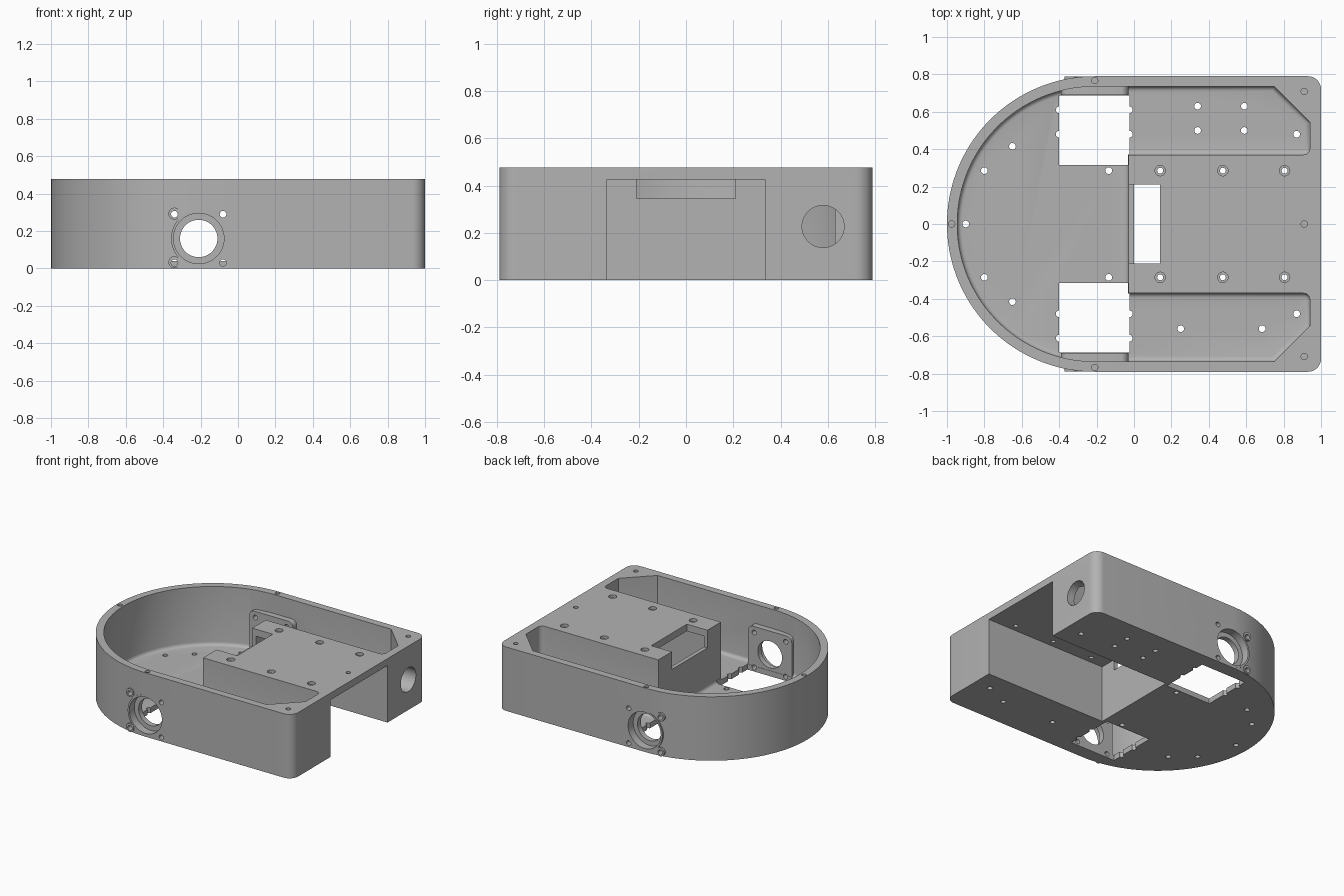
import bpy, bmesh
from math import sin, cos, pi, radians
from mathutils import Matrix, Vector

if "Cube" in bpy.data.objects:
    bpy.data.objects.remove(bpy.data.objects["Cube"])

grey = bpy.data.materials.new("light grey plastic")
grey.use_nodes = True
colour = (0.45, 0.45, 0.45, 1)
grey.diffuse_color = colour
grey.node_tree.nodes["Principled BSDF"].inputs["Base Color"].default_value = colour

HEIGHT, FLOOR, ARC_X = 0.477, 0.04, -0.21
WHEEL_Z = 0.16


def finish(bm, name):
    bmesh.ops.recalc_face_normals(bm, faces=bm.faces)
    mesh = bpy.data.meshes.new(name)
    bm.to_mesh(mesh)
    bm.free()
    obj = bpy.data.objects.new(name, mesh)
    bpy.context.scene.collection.objects.link(obj)
    mesh.materials.append(grey)
    return obj


def prism(name, points, z0, z1, rounded=(), radius=0.0, floor_fillet=0.0):
    """Extrude an outline; round chosen corners and the lower rim."""
    bm = bmesh.new()
    face = bm.faces.new([bm.verts.new((x, y, z0)) for x, y in points])
    top = bmesh.ops.extrude_face_region(bm, geom=[face])["geom"]
    for v in top:
        if isinstance(v, bmesh.types.BMVert):
            v.co.z = z1
    if rounded:
        edges = [e for e in bm.edges
                 if abs(e.verts[0].co.z - e.verts[1].co.z) > 0.01
                 and any((e.verts[0].co.xy - Vector(p)).length < 0.001 for p in rounded)]
        bmesh.ops.bevel(bm, geom=edges, offset=radius, segments=8, profile=0.5, affect='EDGES')
    if floor_fillet:
        edges = [e for e in bm.edges if all(abs(v.co.z - z0) < 1e-5 for v in e.verts)]
        bmesh.ops.bevel(bm, geom=edges, offset=floor_fillet, segments=4, profile=0.5, affect='EDGES')
    return finish(bm, name)


def box(name, x0, x1, y0, y1, z0, z1):
    return prism(name, [(x0, y0), (x1, y0), (x1, y1), (x0, y1)], z0, z1)


def cylinder(name, axis, centre, radius, length, sides=32):
    bm = bmesh.new()
    bmesh.ops.create_cone(bm, cap_ends=True, segments=sides, radius1=radius,
                          radius2=radius, depth=length)
    turn = {"x": Matrix.Rotation(pi / 2, 4, 'Y'), "y": Matrix.Rotation(pi / 2, 4, 'X'),
            "z": Matrix.Identity(4)}[axis]
    bmesh.ops.transform(bm, matrix=Matrix.Translation(centre) @ turn, verts=bm.verts)
    return finish(bm, name)


def combine(tool, operation):
    mod = body.modifiers.new("shape", 'BOOLEAN')
    mod.operation, mod.solver, mod.object = operation, 'EXACT', tool
    bpy.context.view_layer.objects.active = body
    bpy.ops.object.modifier_apply(modifier=mod.name)
    bpy.data.objects.remove(tool)


def cut(tool):
    combine(tool, 'DIFFERENCE')


def add(tool):
    combine(tool, 'UNION')


def drill(x, y, radius, z0, z1):
    cut(cylinder("drill", "z", (x, y, (z0 + z1) / 2), radius, z1 - z0, 16))


def arc(radius, steps=72):
    return [(ARC_X + radius * cos(a), radius * sin(a))
            for a in (pi / 2 + pi * i / steps for i in range(steps + 1))]


# Outer shell: half-round end and rounded square end
corners = [(1, -0.79), (1, 0.79)]
body = prism("chassis_shell", arc(0.79) + corners, 0, HEIGHT, corners, 0.07)

# Flat bosses around the wheel axle and its screws
screws = [(ARC_X + dx, WHEEL_Z + dz) for dx in (-0.13, 0.13) for dz in (-0.13, 0.13)]
for side in (-1, 1):
    y = side * 0.765
    add(cylinder("axle_boss", "y", (ARC_X, y, WHEEL_Z), 0.148, 0.0499, 48))
    for x, z in screws:
        add(cylinder("screw_boss", "y", (x, y, z + 0.003), 0.032, 0.0498, 24))

# U-shaped cavity that leaves the raised centre block
lower = [(0.75, -0.735), (0.94, -0.545), (0.94, -0.37), (-0.03, -0.37)]
upper = [(x, -y) for x, y in reversed(lower)]
cut(prism("cavity", arc(0.735) + lower + upper, FLOOR, 0.6,
          [(0.94, -0.37), (0.94, 0.37)], 0.035, 0.025))

# Motor mounting pads on the inside walls
for side in (-1, 1):
    pad = [(-0.39, 0.01), (-0.03, 0.01), (-0.03, 0.335), (-0.39, 0.335)]
    plate = prism("motor_pad", pad, -0.03, 0.03, pad[2:], 0.04)
    plate.data.transform(Matrix.Translation((0, side * 0.72, 0)) @ Matrix.Rotation(pi / 2, 4, 'X'))
    add(plate)

# Tunnel under the centre block, with the opening at its inner end
cut(box("tunnel", 0.0, 1.2, -0.335, 0.335, -0.1, 0.425))
cut(box("top_opening", -0.1, 0.14, -0.21, 0.21, 0.345, 0.6))

# Axle openings and pad screw holes
for side in (-1, 1):
    cut(cylinder("axle_recess", "y", (ARC_X, side * 0.83, WHEEL_Z), 0.135, 0.2, 48))
    cut(cylinder("axle_hole", "y", (ARC_X, side * 0.75, WHEEL_Z), 0.1, 0.3, 48))
    for x, z in screws:
        cut(cylinder("pad_screw", "y", (x, side * 0.75, z), 0.018, 0.2, 16))

# Floor windows for the motors, with round notches
for side in (-1, 1):
    y0, y1 = sorted((side * 0.315, side * 0.688))
    cut(box("motor_window", -0.4, -0.025, y0, y1, -0.1, 0.06))
    for x in (-0.4, -0.025):
        for y in (0.48, 0.61):
            drill(x, side * y, 0.018, -0.1, 0.08)

# Cable hole in the end wall
cut(cylinder("cable_hole", "x", (0.98, 0.58, 0.227), 0.089, 0.25, 48))

# Floor holes
mirrored = [(-0.8, 0.285), (-0.65, 0.415), (-0.135, 0.285), (0.87, 0.48)]
floor_holes = mirrored + [(x, -y) for x, y in mirrored] + [(-0.9, 0), (0.25, -0.56), (0.685, -0.56)]
floor_holes += [(x, y) for x in (0.34, 0.59) for y in (0.5, 0.63)]
for x, y in floor_holes:
    drill(x, y, 0.018, -0.1, 0.1)

# Counterbored holes in the centre block
for x in (0.14, 0.475, 0.805):
    for y in (-0.285, 0.285):
        drill(x, y, 0.028, 0.455, 0.6)
        drill(x, y, 0.016, 0.4, 0.6)

# Blind lid-screw holes in the rim
for x, y in [(-0.975, 0), (ARC_X, 0.767), (ARC_X, -0.767), (0.91, 0.708), (0.91, -0.708), (0.91, 0)]:
    drill(x, y, 0.017, 0.44, 0.6)

# Smooth curved walls, keep edges crisp
bpy.ops.object.select_all(action='DESELECT')
body.select_set(True)
bpy.context.view_layer.objects.active = body
bpy.ops.object.shade_smooth_by_angle(angle=radians(30))
